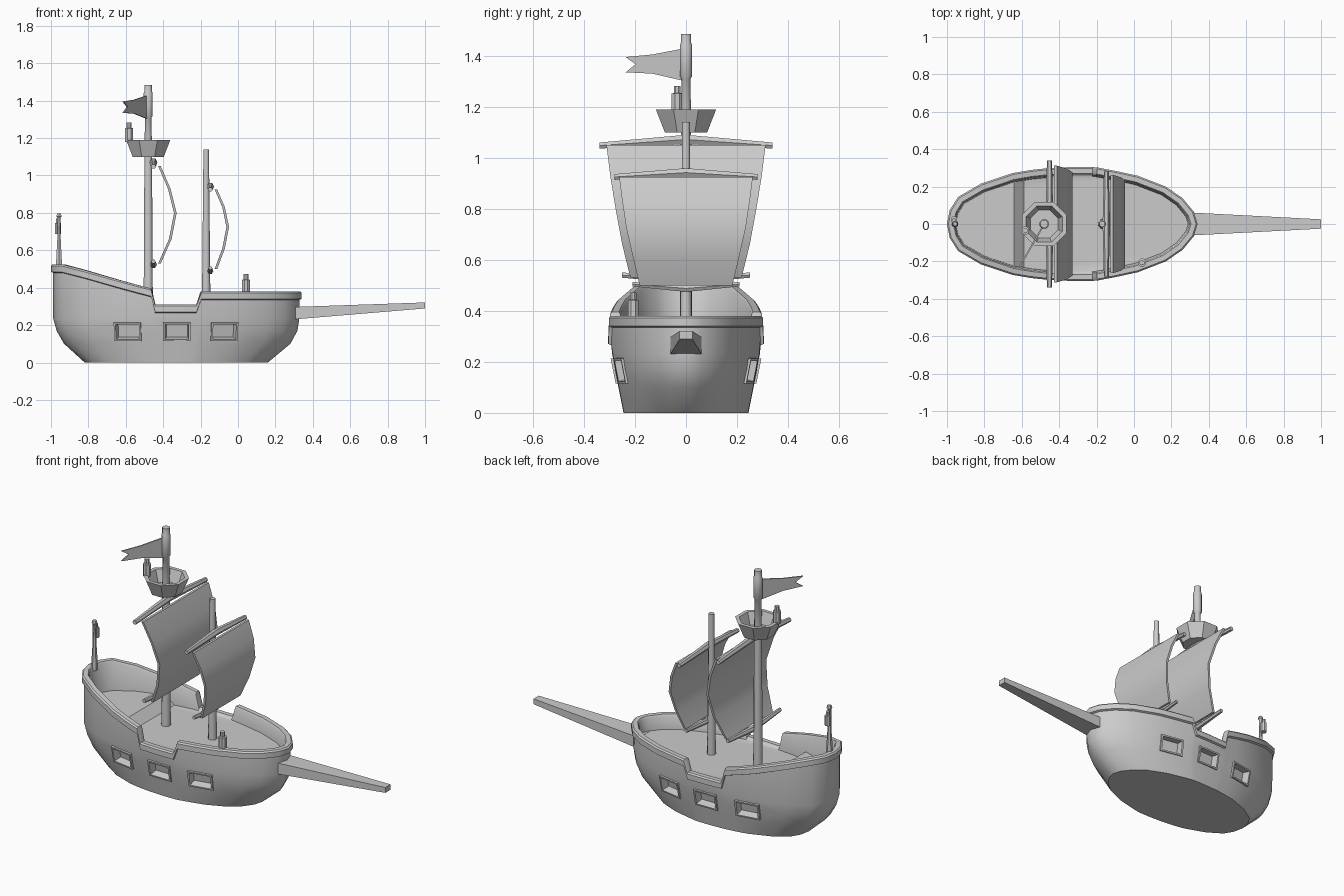
import bpy, bmesh
from math import sin, cos, pi
from mathutils import Vector, Matrix

if "Cube" in bpy.data.objects:
    bpy.data.objects.remove(bpy.data.objects["Cube"])


def finish(obj, angle=35):
    bpy.ops.object.select_all(action='DESELECT')
    obj.select_set(True)
    bpy.context.view_layer.objects.active = obj
    bpy.ops.object.shade_smooth_by_angle(angle=angle * pi / 180)


def loft(name, rings, smooth=35):
    """Closed skin through equal-length rings, capped at both ends."""
    bm = bmesh.new()
    vs = [[bm.verts.new(p) for p in r] for r in rings]
    n = len(vs[0])
    for a, b in zip(vs, vs[1:]):
        for i in range(n):
            j = (i + 1) % n
            bm.faces.new((a[i], a[j], b[j], b[i]))
    bm.faces.new(vs[0])
    bm.faces.new(vs[-1])
    bmesh.ops.recalc_face_normals(bm, faces=bm.faces)
    me = bpy.data.meshes.new(name)
    bm.to_mesh(me)
    bm.free()
    obj = bpy.data.objects.new(name, me)
    bpy.context.collection.objects.link(obj)
    if smooth:
        finish(obj, smooth)
    return obj


def turned(name, x, y, profile, n=8, smooth=50):
    """Upright turned part from (radius, z) pairs."""
    return loft(name, [[(x + r * cos(2 * pi * (i + .5) / n), y + r * sin(2 * pi * (i + .5) / n), z)
                        for i in range(n)] for r, z in profile], smooth)


def lerp(x, table):
    for (x0, v0), (x1, v1) in zip(table, table[1:]):
        if x <= x1:
            return v0 + (v1 - v0) * max(0, (x - x0) / (x1 - x0))
    return table[-1][1]


# Hull plan outline and rail height along the length
half = [(-1.0, 0), (-.985, .075), (-.94, .145), (-.82, .215), (-.65, .272), (-.55, .289),
        (-.465, .298), (-.443, .3), (-.32, .305), (-.222, .304), (-.195, .302), (-.1, .284),
        (.02, .258), (.17, .2), (.26, .138), (.32, .065), (.34, 0)]
plan = half + [(x, -y) for x, y in half[-2:0:-1]]
sheer = [(-1, .525), (-.92, .522), (-.75, .472), (-.6, .43), (-.465, .395), (-.443, .31),
         (-.222, .31), (-.195, .38), (.34, .38)]


def inset(d):
    pts = []
    for i, (x, y) in enumerate(plan):
        a, b = plan[i - 1], plan[(i + 1) % len(plan)]
        t = Vector((b[0] - a[0], b[1] - a[1])).normalized()
        pts.append((x + t.y * d, y - t.x * d))
    return pts


rings = []
for z, xs, xb, w in [(0, -.82, .16, .245), (.1, -.93, .28, .265), (.17, -.97, .318, .279),
                     (.235, -.988, .328, .29)]:
    rings.append([(xs + (x + 1) / 1.34 * (xb - xs), y * w / .305, z) for x, y in plan])
for d, dz in [(.012, -.045), (0, -.04), (0, -.008), (.008, 0), (.035, 0), (.042, -.01)]:
    rings.append([(q[0], q[1], lerp(p[0], sheer) + dz) for p, q in zip(plan, inset(d))])
rings.append([(x, y, .295) for x, y in inset(.05)])
hull = loft('hull', rings, 0)

# Gun ports: recessed boxes with raised frames, three on each side
cutters = []


def rect(m, w, h, y):
    return [m @ Vector((sx * w, y, sz * h)) for sx, sz in ((-1, -1), (1, -1), (1, 1), (-1, 1))]


for x, y, slope in [(-.59, .256, .17), (-.327, .277, .01), (-.073, .252, -.2)]:
    for side in (1, -1):
        tx = Vector((1, slope, 0)).normalized()
        ty = Vector((-slope, 1, -.2)).normalized()
        tz = tx.cross(ty).normalized()
        m = Matrix((tx, ty, tz)).transposed().to_4x4()
        m = Matrix.Scale(side, 4, (0, 1, 0)) @ Matrix.Translation((x, y, .165)) @ m
        loft('gun_port_frame', [rect(m, .073, .05, -.045), rect(m, .073, .05, .008),
                                rect(m, .063, .041, .008), rect(m, .056, .036, -.035)], 20)
        cutters.append(loft('cutter', [rect(m, .07, .047, -.042), rect(m, .07, .047, .06)], 0))
bpy.context.view_layer.objects.active = hull
for c in cutters:
    mod = hull.modifiers.new('port', 'BOOLEAN')
    mod.operation, mod.solver, mod.object = 'DIFFERENCE', 'EXACT', c
    bpy.ops.object.modifier_apply(modifier=mod.name)
    bpy.data.objects.remove(c)
finish(hull, 40)

# Raised stern deck with a sloping front
aft = [p for p in inset(.035) if p[0] < -.6]
loft('stern_deck', [[(x + (.07 if x > -.7 else 0), y, .28) for x, y in aft],
                    [(x, y, .345) for x, y in aft]], 20)

# Bowsprit
loft('bowsprit', [[(x, sy * w, z + sz * h) for sy, sz in ((-1, -1), (1, -1), (1, 1), (-1, 1))]
                  for x, w, z, h in ((.27, .063, .262, .034), (1, .025, .305, .016))], 20)

# Masts
turned('main_mast', -.48, 0, [(.027, .27), (.022, 1.1), (.019, 1.31), (.026, 1.32),
                              (.026, 1.44), (.022, 1.45), (.022, 1.485)])
turned('fore_mast', -.17, 0, [(.025, .27), (.016, 1.14)])

# Crow's nest, hollow octagonal tub
turned('crows_nest', -.48, 0, [(.09, 1.1), (.128, 1.19), (.105, 1.19), (.08, 1.12)], 8, 20)

# Swallow-tailed flag
d = Vector((-.5, -.87, 0))
nrm = Vector((.87, -.5, 0)) * .004
shape = [(0, 1.3), (.0, 1.43), (.15, 1.405), (.27, 1.395), (.225, 1.367), (.27, 1.335), (.15, 1.33)]
loft('flag', [[Vector((-.48, 0, z)) + d * s + nrm * k for s, z in shape] for k in (-1, 1)], 20)


# Sails and their yards
def sail(name, pts, t=.007):
    loft(name, [[(x - t, -w, z), (x + t, -w, z), (x + t, w, z), (x - t, w, z)]
                for x, w, z in pts], 40)


def yard(name, x, length, z_mid, z_end, r):
    loft(name, [[(x + q * cos(pi * i / 3), y, z + q * sin(pi * i / 3)) for i in range(6)]
                for y, z, q in ((-length, z_end, r * .65), (0, z_mid, r), (length, z_end, r * .65))], 50)


sail('main_sail', [(-.42, .312, 1.05), (-.368, .297, .93), (-.335, .276, .8),
                   (-.362, .25, .66), (-.42, .218, .53)])
sail('fore_sail', [(-.118, .262, .925), (-.077, .25, .83), (-.055, .234, .725),
                   (-.077, .208, .61), (-.118, .182, .5)])
yard('main_upper_yard', -.452, .34, 1.072, 1.048, .021)
yard('main_lower_yard', -.452, .25, .522, .54, .018)
yard('fore_upper_yard', -.148, .28, .942, .925, .02)
yard('fore_lower_yard', -.148, .21, .488, .505, .016)


# Small lanterns on the nest, the bow rail and the stern post
def lantern(name, x, y, z, s=1):
    turned(name, x, y, [(r * s, z + h * s) for r, h in
                        ((.023, -.01), (.023, .062), (.014, .064), (.014, .092))], 8, 40)


lantern('nest_lantern', -.582, -.035, 1.19)
lantern('bow_lantern', .043, -.207, .38)
turned('stern_post', -.957, 0, [(.02, .5), (.01, .67), (.01, .775), (.016, .78), (.012, .797)], 6)
lantern('stern_lantern', -.962, .022, .695, .8)
